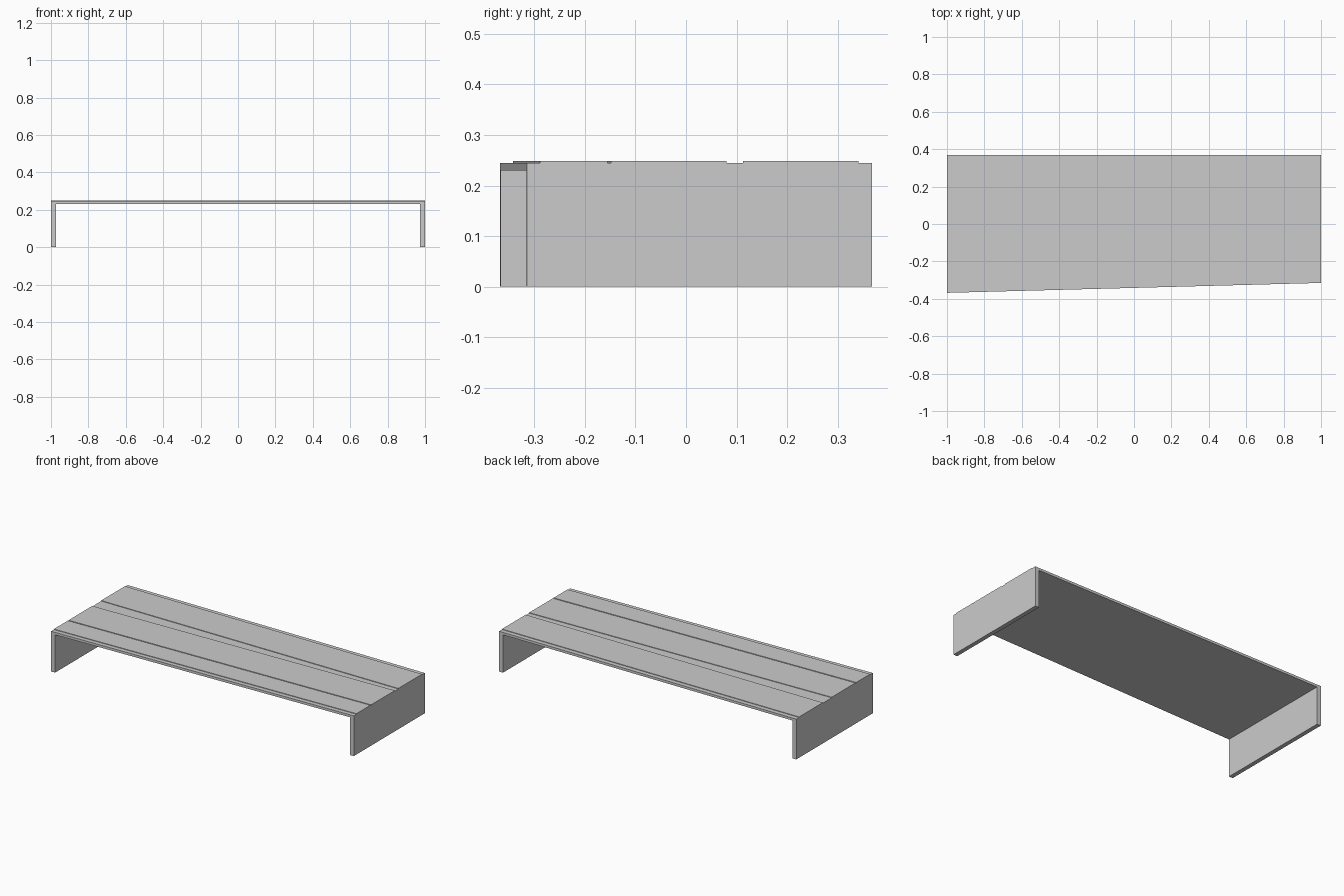
import bpy

if "Cube" in bpy.data.objects:
    bpy.data.objects.remove(bpy.data.objects["Cube"])

BACK = 0.368          # straight rear edge
SKEW = 0.053          # front edge moves back by this much from left to right
FRONT_LEFT = -0.368


def slant(y_left, x):
    """y of a line parallel to the slanted front edge."""
    return y_left + SKEW * (x + 1) / 2


def prism(name, profile, front, back):
    """Extrude an x-z profile between a front line and a back line in plan."""
    n = len(profile)
    verts = [(x, front(x), z) for x, z in profile] + [(x, back(x), z) for x, z in profile]
    faces = [tuple(range(n)), tuple(range(2 * n - 1, n - 1, -1))]
    faces += [(i, i + n, (i + 1) % n + n, (i + 1) % n) for i in range(n)]
    mesh = bpy.data.meshes.new(name)
    mesh.from_pydata(verts, [], faces)
    mesh.update()
    obj = bpy.data.objects.new(name, mesh)
    bpy.context.collection.objects.link(obj)
    return obj


# Bench body: top slab and two panel legs in one folded profile
T = 0.026
LOW, TOP = 0.23, 0.245
body = [(-1, 0), (-1 + T, 0), (-1 + T, LOW), (1 - T, LOW),
        (1 - T, 0), (1, 0), (1, TOP), (-1, TOP)]
prism("bench_body", body, lambda x: slant(FRONT_LEFT, x), lambda x: BACK)

# Raised planks: two follow the slanted front, one follows the straight back
plank = [(-1, TOP), (1, TOP), (1, 0.2485), (-1, 0.2485)]
for name, y0, y1 in (("front_plank", -0.342, -0.208), ("middle_plank", -0.201, 0.027)):
    prism(name, plank, lambda x: slant(y0, x), lambda x: slant(y1, x))
prism("back_plank", plank, lambda x: 0.113, lambda x: 0.341)
